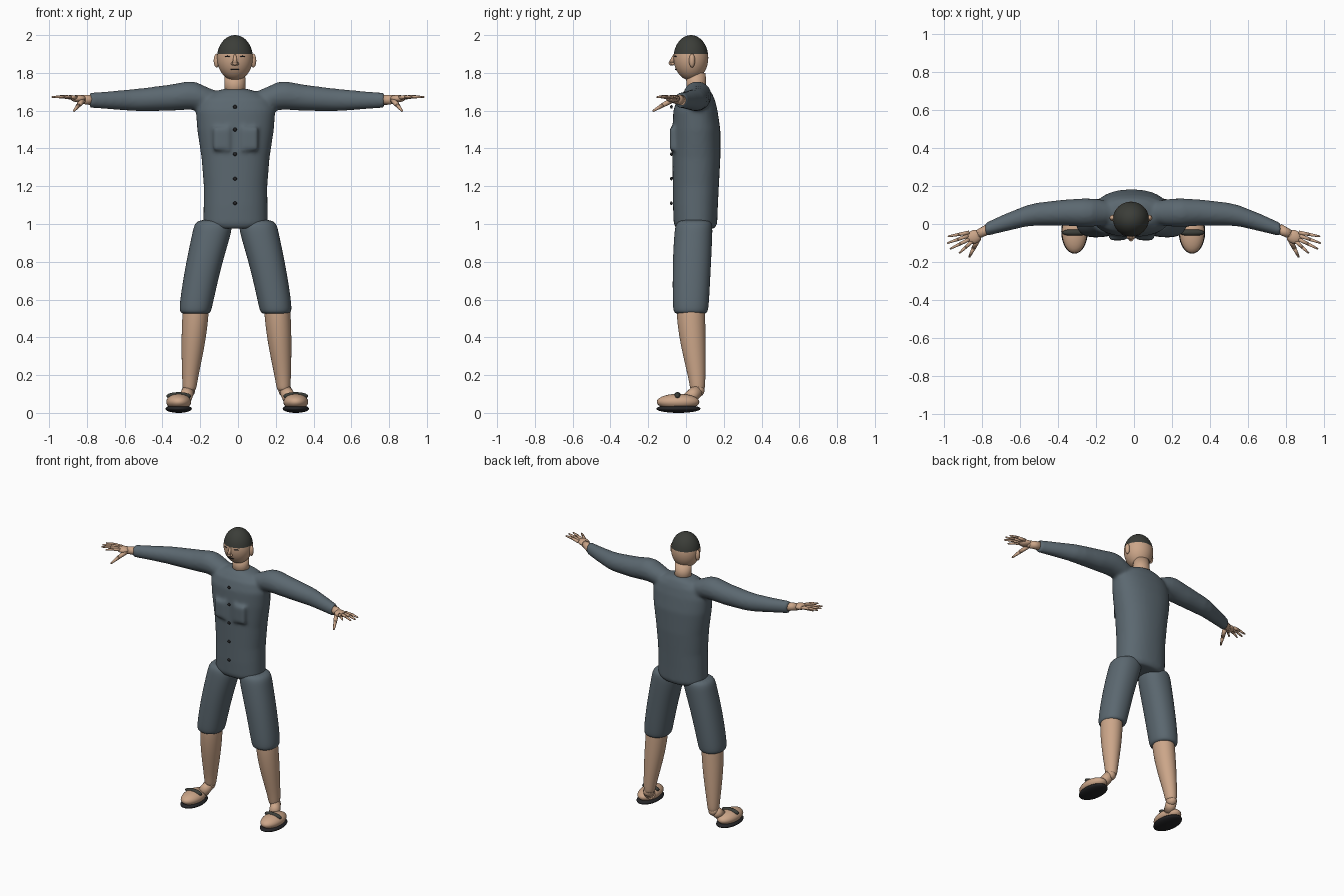
import bpy, bmesh, math
from mathutils import Vector, Matrix

CX = -0.013  # body mid line


def material(name, rgb):
    m = bpy.data.materials.new(name)
    m.diffuse_color = (*rgb, 1)
    return m


CLOTH = material("slate_cloth", (0.105, 0.138, 0.162))
SKIN = material("skin", (0.60, 0.38, 0.25))
DARK = material("dark_cap", (0.044, 0.047, 0.040))
BLACK = material("black_trim", (0.018, 0.018, 0.02))


def finish(name, bm, *mats, subsurf=0):
    bmesh.ops.recalc_face_normals(bm, faces=bm.faces[:])
    me = bpy.data.meshes.new(name)
    bm.to_mesh(me)
    bm.free()
    for m in mats:
        me.materials.append(m)
    for p in me.polygons:
        p.use_smooth = True
    ob = bpy.data.objects.new(name, me)
    bpy.context.collection.objects.link(ob)
    if subsurf:
        mod = ob.modifiers.new("smooth", 'SUBSURF')
        mod.levels = mod.render_levels = subsurf
    return ob


def loft(bm, rows, axis='z', power=2.0, n=20):
    """Closed tube through rows of (position, centre a, centre b, radius a, radius b)."""
    rings = []
    for t, a, b, ra, rb in rows:
        ring = []
        for i in range(n):
            c, s = math.cos(2 * math.pi * i / n), math.sin(2 * math.pi * i / n)
            u = a + ra * math.copysign(abs(c) ** (2 / power), c)
            v = b + rb * math.copysign(abs(s) ** (2 / power), s)
            ring.append(bm.verts.new((u, v, t) if axis == 'z' else (t, u, v)))
        rings.append(ring)
    for r, q in zip(rings, rings[1:]):
        for i in range(n):
            bm.faces.new((r[i], r[(i + 1) % n], q[(i + 1) % n], q[i]))
    bm.faces.new(rings[0][::-1])
    bm.faces.new(rings[-1])


def ball(bm, c, r, segs=24, rot=0):
    m = Matrix.Translation(c) @ Matrix.Rotation(rot, 4, 'Z') @ Matrix.Diagonal((*r, 1))
    bmesh.ops.create_uvsphere(bm, u_segments=segs, v_segments=max(8, segs // 2), radius=1, matrix=m)


def stick(bm, p, q, r1, r2, n=10):
    p, q = Vector(p), Vector(q)
    d = q - p
    m = Matrix.Translation((p + q) / 2) @ d.to_track_quat('Z', 'Y').to_matrix().to_4x4()
    bmesh.ops.create_cone(bm, cap_ends=True, segments=n, radius1=r1, radius2=r2, depth=d.length, matrix=m)
    ball(bm, q, (r2, r2, r2), 8)


# Jacket: torso, sleeves and chest pockets fused into one smooth skin
bm = bmesh.new()
torso = [(0.975, 0.05, 0.14, 0.10), (1.0, 0.05, 0.17, 0.115), (1.1, 0.05, 0.169, 0.119),
         (1.2, 0.052, 0.168, 0.122), (1.35, 0.055, 0.18, 0.127), (1.5, 0.055, 0.203, 0.127),
         (1.6, 0.05, 0.21, 0.117), (1.66, 0.052, 0.19, 0.10), (1.695, 0.058, 0.13, 0.078),
         (1.715, 0.06, 0.065, 0.058)]
loft(bm, [(z, CX, y, rx, ry) for z, y, rx, ry in torso], power=2.25, n=40)
sleeve = [(0.10, 0.06, 1.655, 0.05, 0.045), (0.17, 0.06, 1.665, 0.07, 0.065),
          (0.215, 0.06, 1.677, 0.074, 0.074), (0.26, 0.06, 1.680, 0.075, 0.075),
          (0.36, 0.06, 1.668, 0.069, 0.069), (0.50, 0.052, 1.658, 0.061, 0.061),
          (0.56, 0.043, 1.656, 0.056, 0.057), (0.68, 0.005, 1.655, 0.046, 0.047),
          (0.78, -0.03, 1.655, 0.035, 0.040)]
for s in (-1, 1):
    loft(bm, [(s * x - 0.006, y, z, ry, rz) for x, y, z, ry, rz in sleeve], axis='x', n=28)
    bmesh.ops.create_cube(bm, size=1, matrix=Matrix.Translation((CX + s * 0.076, -0.045, 1.45))
                          @ Matrix.Diagonal((0.085, 0.082, 0.12, 1)))
jacket = finish("jacket", bm, CLOTH)
rem = jacket.modifiers.new("fuse", 'REMESH')
rem.mode = 'VOXEL'
rem.voxel_size = 0.011
rem.use_smooth_shade = True
sm = jacket.modifiers.new("soften", 'SMOOTH')
sm.factor, sm.iterations = 0.5, 6

# Buttons down the front
bm = bmesh.new()
for z in (1.62, 1.50, 1.37, 1.24, 1.11):
    ball(bm, (CX - 0.003, -0.077, z), (0.010, 0.007, 0.010), 12)
finish("buttons", bm, BLACK)

# Head with a close cap above the brow line
bm = bmesh.new()
ball(bm, (CX - 0.003, 0.026, 1.88), (0.095, 0.092, 0.12), 40)
bmesh.ops.bisect_plane(bm, geom=bm.verts[:] + bm.edges[:] + bm.faces[:],
                       plane_co=(0, 0, 1.90), plane_no=(0, 0, 1))
for f in bm.faces:
    f.material_index = int(f.calc_center_median().z > 1.90)
finish("head", bm, SKIN, DARK)

bm = bmesh.new()
loft(bm, [(1.67, CX - 0.003, 0.056, 0.056, 0.052), (1.80, CX - 0.003, 0.052, 0.054, 0.052)], n=28)
finish("neck", bm, SKIN)

# Ears and nose
bm = bmesh.new()
for s in (-1, 1):
    ball(bm, (CX - 0.003 + s * 0.097, 0.032, 1.865), (0.016, 0.016, 0.037), 16)
finish("ears", bm, SKIN)
bm = bmesh.new()
stick(bm, (CX - 0.003, -0.062, 1.895), (CX - 0.003, -0.078, 1.852), 0.006, 0.014)
for s in (-1, 1):
    ball(bm, (CX - 0.003 + s * 0.012, -0.070, 1.848), (0.009, 0.010, 0.008), 10)
finish("nose", bm, SKIN)

# Thin eyes and mouth line
bm = bmesh.new()
for s in (-1, 1):
    ball(bm, (CX - 0.003 + s * 0.04, -0.055, 1.887), (0.016, 0.005, 0.004), 12, s * 0.4)
ball(bm, (CX - 0.003, -0.054, 1.818), (0.025, 0.005, 0.003), 12)
finish("face_lines", bm, BLACK)

for s, side in ((-1, "right"), (1, "left")):
    # Hand: wrist, palm, four fingers and a thumb
    def at(x, y, z):
        return (s * x, y, z)
    bm = bmesh.new()
    stick(bm, at(0.765, -0.025, 1.656), at(0.825, -0.055, 1.660), 0.028, 0.024, 14)
    ball(bm, at(0.845, -0.068, 1.664), (0.042, 0.036, 0.020), 18, -s * 0.5)
    for base, tip in (((0.87, -0.045), (0.978, -0.065)), ((0.875, -0.062), (0.982, -0.100)),
                      ((0.868, -0.08), (0.968, -0.130)), ((0.855, -0.092), (0.92, -0.152))):
        mid = [(a + b) / 2 for a, b in zip(base, tip)]
        stick(bm, at(*base, 1.668), at(*mid, 1.674), 0.011, 0.009)
        stick(bm, at(*mid, 1.674), at(*tip, 1.672), 0.009, 0.005)
    stick(bm, at(0.82, -0.075, 1.655), at(0.845, -0.125, 1.628), 0.015, 0.012)
    stick(bm, at(0.845, -0.125, 1.628), at(0.868, -0.172, 1.600), 0.012, 0.006)
    finish(side + "_hand", bm, SKIN)

    # Shorts leg, softly rounded at hip and hem
    bm = bmesh.new()
    shorts = [(0.522, 0.212, 0.025, 0.062, 0.072), (0.532, 0.213, 0.025, 0.082, 0.09),
              (0.56, 0.211, 0.025, 0.088, 0.096), (0.68, 0.190, 0.028, 0.093, 0.10),
              (0.82, 0.160, 0.032, 0.098, 0.103), (0.95, 0.126, 0.039, 0.104, 0.102),
              (1.00, 0.118, 0.042, 0.102, 0.099), (1.025, 0.115, 0.045, 0.075, 0.075)]
    loft(bm, [(z, CX + s * x, y, rx, ry) for z, x, y, rx, ry in shorts], power=2.2)
    finish(side + "_shorts", bm, CLOTH, subsurf=2)

    # Lower leg
    bm = bmesh.new()
    calf = [(0.60, 0.212, 0.025, 0.068, 0.074), (0.52, 0.217, 0.025, 0.071, 0.077),
            (0.40, 0.226, 0.034, 0.066, 0.071), (0.28, 0.237, 0.047, 0.054, 0.058),
            (0.18, 0.246, 0.058, 0.042, 0.045), (0.13, 0.249, 0.061, 0.037, 0.040),
            (0.115, 0.249, 0.061, 0.030, 0.033)]
    loft(bm, [(z, -0.008 + s * x, y, rx, ry) for z, x, y, rx, ry in calf])
    finish(side + "_calf", bm, SKIN, subsurf=2)

    # Ankle and foot
    fx = -0.004 + s * 0.31
    bm = bmesh.new()
    ball(bm, (-0.006 + s * 0.254, 0.062, 0.118), (0.034, 0.036, 0.034), 18)
    stick(bm, (-0.006 + s * 0.256, 0.062, 0.12), (fx - s * 0.03, 0.01, 0.07), 0.034, 0.036, 16)
    ball(bm, (fx, -0.042, 0.058), (0.066, 0.113, 0.043), 28)
    finish(side + "_foot", bm, SKIN)

    # Sandal sole and strap
    bm = bmesh.new()
    ball(bm, (fx, -0.040, 0.022), (0.070, 0.117, 0.022), 28)
    finish(side + "_sole", bm, BLACK)
    bm = bmesh.new()
    ball(bm, (fx, -0.045, 0.089), (0.066, 0.019, 0.021), 20)
    finish(side + "_strap", bm, DARK)
